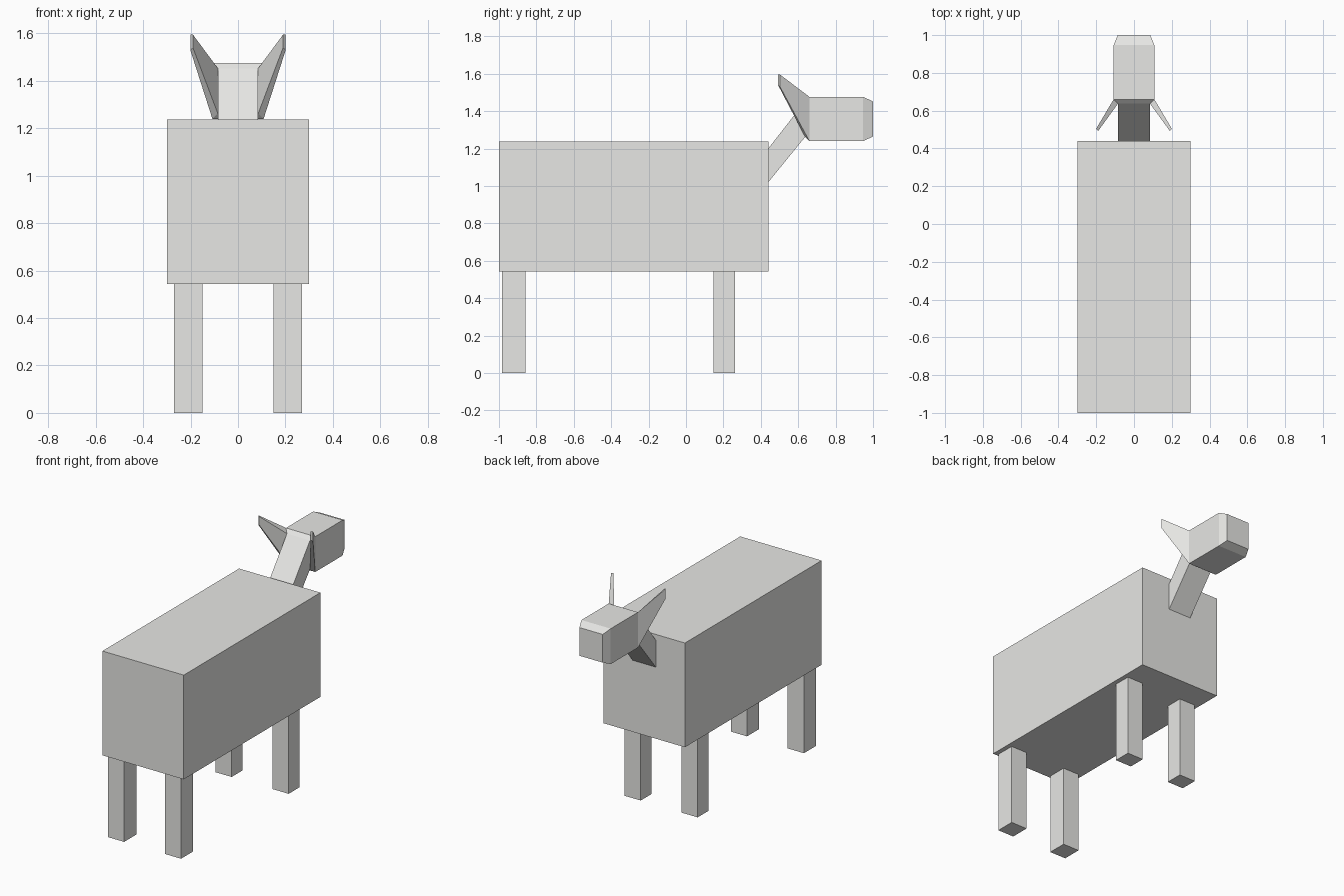
import bpy, bmesh

if "Cube" in bpy.data.objects:
    bpy.data.objects.remove(bpy.data.objects["Cube"])

# One warm light grey for the whole animal
grey = bpy.data.materials.new("light_grey")
grey.diffuse_color = (0.8, 0.8, 0.78, 1)
grey.use_nodes = True
grey.node_tree.nodes["Principled BSDF"].inputs["Base Color"].default_value = grey.diffuse_color


def loft(name, rings):
    """Skin a chain of four-cornered rings and cap both ends."""
    bm = bmesh.new()
    loops = [[bm.verts.new(p) for p in ring] for ring in rings]
    for a, b in zip(loops, loops[1:]):
        for i in range(4):
            j = (i + 1) % 4
            bm.faces.new((a[i], a[j], b[j], b[i]))
    bm.faces.new(loops[0])
    bm.faces.new(loops[-1])
    bmesh.ops.recalc_face_normals(bm, faces=bm.faces[:])
    mesh = bpy.data.meshes.new(name)
    bm.to_mesh(mesh)
    bm.free()
    mesh.materials.append(grey)
    obj = bpy.data.objects.new(name, mesh)
    bpy.context.collection.objects.link(obj)
    return obj


def ring(y, x0, x1, z0, z1):
    """Upright rectangle at depth y."""
    return [(x0, y, z0), (x1, y, z0), (x1, y, z1), (x0, y, z1)]


def box(name, x0, x1, y0, y1, z0, z1):
    return loft(name, [ring(y, x0, x1, z0, z1) for y in (y0, y1)])


# Body
box("body", -0.30, 0.30, -1.0, 0.44, 0.543, 1.238)

# Slanted neck running into the chamfered head
loft("neck_and_head", [
    ring(0.44, -0.085, 0.085, 1.02, 1.20),
    ring(0.637, -0.085, 0.085, 1.262, 1.453),
    ring(0.66, -0.108, 0.108, 1.24, 1.476),
    ring(0.947, -0.108, 0.108, 1.24, 1.476),
    ring(1.0, -0.086, 0.086, 1.264, 1.452),
])

for side, s in (("left", -1), ("right", 1)):
    # Legs
    x0, x1 = sorted((s * 0.15, s * 0.27))
    box(f"rear_leg_{side}", x0, x1, -0.985, -0.857, 0, 0.543)
    box(f"front_leg_{side}", x0, x1, 0.148, 0.263, 0, 0.543)

    # Ear, growing from the rear side chamfer of the head
    loft(f"ear_{side}", [
        [(s * 0.085, 0.637, 1.262), (s * 0.108, 0.66, 1.24),
         (s * 0.108, 0.66, 1.476), (s * 0.085, 0.637, 1.453)],
        [(s * 0.190, 0.492, 1.54), (s * 0.201, 0.503, 1.53),
         (s * 0.201, 0.503, 1.595), (s * 0.190, 0.492, 1.595)],
    ])
